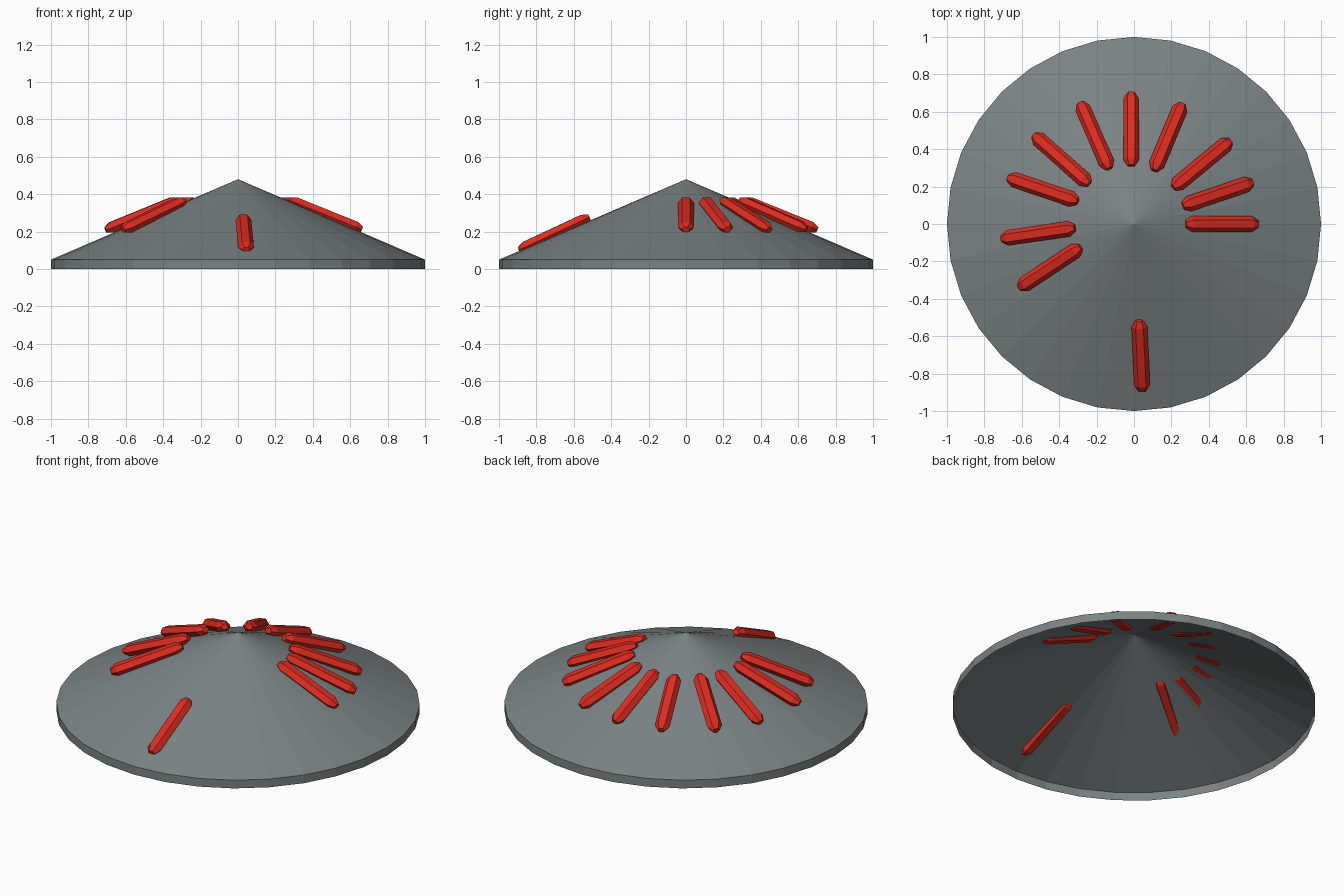
import bpy, bmesh, math
from mathutils import Matrix, Vector

if "Cube" in bpy.data.objects:
    bpy.data.objects.remove(bpy.data.objects["Cube"])


def material(name, rgb):
    m = bpy.data.materials.new(name)
    m.diffuse_color = (*rgb, 1)
    m.use_nodes = True
    m.node_tree.nodes["Principled BSDF"].inputs["Base Color"].default_value = m.diffuse_color
    return m


GREY = material("slate grey", (0.2, 0.225, 0.23))
RED = material("bright red", (0.72, 0.025, 0.015))


def add_object(name, bm, mat):
    mesh = bpy.data.meshes.new(name)
    bm.to_mesh(mesh)
    bm.free()
    mesh.materials.append(mat)
    ob = bpy.data.objects.new(name, mesh)
    bpy.context.collection.objects.link(ob)


# Open conical shell: 32-sided slope with a short vertical rim
N = 32
bm = bmesh.new()
rings = [[bm.verts.new((math.cos(math.tau * i / N), math.sin(math.tau * i / N), z))
          for i in range(N)] for z in (0, 0.05)]
apex = bm.verts.new((0, 0, 0.48))
for i in range(N):
    j = (i + 1) % N
    bm.faces.new((rings[0][i], rings[0][j], rings[1][j], rings[1][i]))
    bm.faces.new((rings[1][i], rings[1][j], apex))
add_object("cone_shell", bm, GREY)


# Red bar: flattened six-sided rod with tapered ends, lying along the slope
def bar(name, inner, outer, z, tilt):
    a, b = Vector((*inner, 0)), Vector((*outer, 0))
    heading = math.atan2(b.y - a.y, b.x - a.x)
    half = ((b - a).length - 0.014) / math.cos(tilt) / 2
    bm = bmesh.new()
    sections = []
    for x, s in ((-half, 0.5), (-half + 0.035, 1), (half - 0.035, 1), (half, 0.5)):
        sections.append([bm.verts.new((x, 0.042 * s * math.cos(math.tau * k / 6),
                                       0.034 * s * math.sin(math.tau * k / 6)))
                         for k in range(6)])
    for p, q in zip(sections, sections[1:]):
        for k in range(6):
            n = (k + 1) % 6
            bm.faces.new((p[k], p[n], q[n], q[k]))
    bm.faces.new(sections[0])
    bm.faces.new(sections[-1])
    bmesh.ops.recalc_face_normals(bm, faces=bm.faces)
    mid = (a + b) / 2
    bm.transform(Matrix.Translation((mid.x, mid.y, z))
                 @ Matrix.Rotation(heading, 4, 'Z') @ Matrix.Rotation(tilt, 4, 'Y'))
    add_object(name, bm, RED)


# Ring of bars: inner and outer end of each, seen from the top
ends = [((0.27, 0.0), (0.67, 0.0)), ((0.255, 0.095), (0.64, 0.225)),
        ((0.205, 0.19), (0.52, 0.45)), ((0.105, 0.28), (0.26, 0.65)),
        ((-0.015, 0.305), (-0.015, 0.71)), ((-0.13, 0.29), (-0.29, 0.655)),
        ((-0.235, 0.21), (-0.54, 0.48)), ((-0.295, 0.12), (-0.68, 0.25)),
        ((-0.31, -0.02), (-0.715, -0.08)), ((-0.28, -0.12), (-0.62, -0.345))]
for i, (a, b) in enumerate(ends):
    bar(f"ring_bar_{i + 1}", a, b, 0.289, math.radians(22))

# Lone bar low on the front
bar("front_bar", (0.027, -0.51), (0.045, -0.90), 0.19, math.radians(25))
